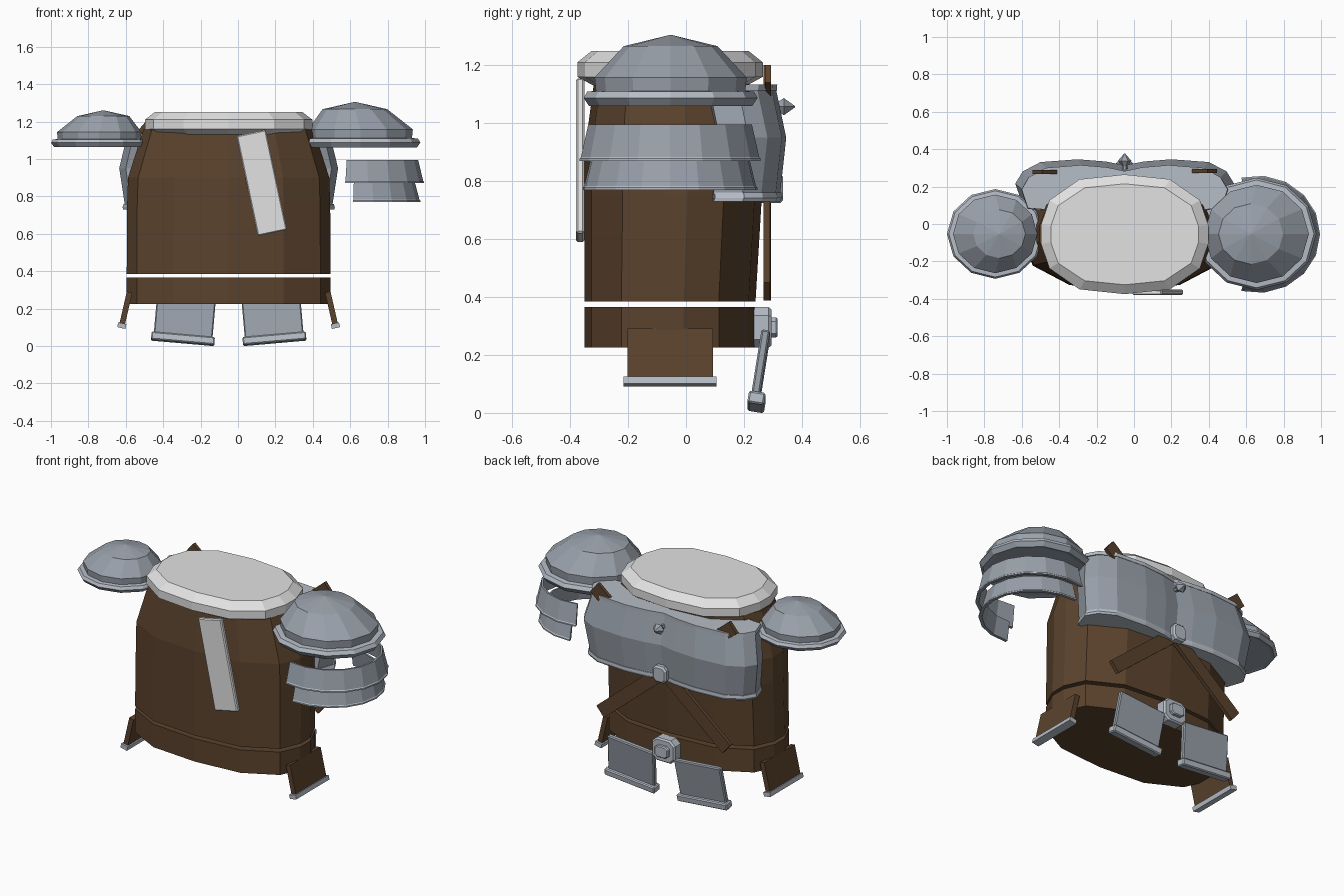
import bpy, bmesh
from math import sin, cos, pi, radians
from mathutils import Euler, Matrix

old = bpy.data.objects.get("Cube")
if old:
    bpy.data.objects.remove(old)


def material(name, rgb):
    m = bpy.data.materials.new(name)
    m.use_nodes = True
    m.diffuse_color = (*rgb, 1)
    m.node_tree.nodes["Principled BSDF"].inputs["Base Color"].default_value = (*rgb, 1)
    return m


LEATHER = material("brown leather", (0.103, 0.055, 0.026))
STEEL = material("blue grey steel", (0.32, 0.355, 0.405))
TRIM = material("light steel trim", (0.47, 0.51, 0.57))
CLOTH = material("pale cloth", (0.76, 0.76, 0.76))
MID = -0.05  # x of the body's mirror plane


def finish(name, bm, mats):
    bmesh.ops.recalc_face_normals(bm, faces=bm.faces)
    mesh = bpy.data.meshes.new(name)
    bm.to_mesh(mesh)
    bm.free()
    for m in mats:
        mesh.materials.append(m)
    ob = bpy.data.objects.new(name, mesh)
    bpy.context.collection.objects.link(ob)
    return ob


def loft(name, rings, mats, rule=lambda ring, side: 0):
    """Skin closed rings of equal length and cap both ends."""
    bm = bmesh.new()
    rows = [[bm.verts.new(p) for p in ring] for ring in rings]
    n = len(rows[0])
    for i in range(len(rows) - 1):
        for j in range(n):
            k = (j + 1) % n
            f = bm.faces.new((rows[i][j], rows[i][k], rows[i + 1][k], rows[i + 1][j]))
            f.material_index = rule(i, j)
    bm.faces.new(rows[0])
    bm.faces.new(rows[-1])
    return finish(name, bm, mats)


def box(name, size, loc, rot, mat, offset=(0, 0, 0), bevel=0.0):
    bm = bmesh.new()
    bmesh.ops.create_cube(bm, size=1)
    bmesh.ops.transform(bm, matrix=Matrix.Translation(offset) @ Matrix.Diagonal((*size, 1)), verts=bm.verts)
    ob = finish(name, bm, [mat])
    ob.location = loc
    ob.rotation_euler = Euler([radians(a) for a in rot])
    if bevel:
        mod = ob.modifiers.new("chamfer", "BEVEL")
        mod.width, mod.segments = bevel, 1
    return ob


# Rounded body cross-section, mirrored from one quadrant
QUAD = [(1, 0.16), (0.9, 0.57), (0.54, 0.92), (0, 1)]
UPPER = QUAD + [(-x, y) for x, y in QUAD[-2::-1]]
OVAL = UPPER + [(-x, -y) for x, y in UPPER]


def oval(half_x, y0, y1, z):
    return [(MID + x * half_x, (y0 + y1) / 2 + y * (y1 - y0) / 2, z) for x, y in OVAL]


# Torso, belt and padded collar
loft("torso", [oval(0.545, -0.35, 0.24, 0.385), oval(0.543, -0.35, 0.262, 0.75),
               oval(0.538, -0.35, 0.255, 0.9), oval(0.455, -0.315, 0.215, 1.16)], [LEATHER])
loft("belt", [oval(0.545, -0.35, 0.24, 0.225), oval(0.545, -0.35, 0.24, 0.365)], [LEATHER])
loft("collar", [oval(0.40, -0.32, 0.21, 1.13), oval(0.447, -0.375, 0.265, 1.16),
                oval(0.447, -0.375, 0.265, 1.21), oval(0.395, -0.325, 0.215, 1.25)], [CLOTH])

# Slanted cloth strip
box("cloth_strip", (0.16, 0.028, 0.547), (0.127, -0.365, 0.872), (0, -12, 0), CLOTH, bevel=0.006)

# Two-lobed chest plate with trimmed edges
LOBE = [(0, 0.318), (0.1, 0.338), (0.25, 0.35), (0.45, 0.335), (0.545, 0.285), (0.585, 0.22),
        (0.55, 0.12), (0.42, 0.11)]
PLATE = LOBE + [(-x, y) for x, y in LOBE[:0:-1]]


def plate(scale, shift, z):
    return [(MID + x * scale, y + shift, z) for x, y in PLATE]


loft("chest_plate", [plate(0.945, -0.027, 0.74), plate(1, -0.004, 0.95), plate(0.93, -0.04, 1.12)], [STEEL])
loft("chest_lower_trim", [plate(0.965, -0.025, 0.73), plate(0.97, -0.02, 0.742),
                          plate(0.96, -0.021, 0.76)], [TRIM])
loft("chest_upper_trim", [plate(0.945, -0.036, 1.112), plate(0.94, -0.035, 1.133)], [TRIM])


# Small fittings that point backwards: each step is y, half width, half height
HEXAGON = [(cos(i * pi / 3), sin(i * pi / 3)) for i in range(6)]
CHAMFERED = [(1, 0.6), (0.6, 1), (-0.6, 1), (-1, 0.6), (-1, -0.6), (-0.6, -1), (0.6, -1), (1, -0.6)]


def fitting(name, shape, steps, z, mat):
    loft(name, [[(MID + x * w, y, z + v * h) for x, v in shape] for y, w, h in steps], [mat])


fitting("chest_spike", HEXAGON, [(0.27, 0.014, 0.014), (0.31, 0.014, 0.014), (0.338, 0.036, 0.034),
                                 (0.377, 0.002, 0.002)], 1.057, STEEL)
fitting("chest_boss", CHAMFERED, [(0.26, 0.045, 0.05), (0.325, 0.045, 0.05), (0.335, 0.036, 0.04)], 0.775, TRIM)
fitting("buckle", CHAMFERED, [(0.235, 0.078, 0.07), (0.285, 0.078, 0.07), (0.295, 0.07, 0.062)], 0.295, TRIM)
fitting("buckle_knob", CHAMFERED, [(0.29, 0.045, 0.035), (0.31, 0.045, 0.035), (0.316, 0.04, 0.03)], 0.295, TRIM)

for side, label in ((1, "left"), (-1, "right")):
    # Crossed straps
    box(label + "_strap", (1.17, 0.022, 0.08), (MID + side * 0.02, 0.281 + side * 0.002, 0.795),
        (0, -40 * side, 0), LEATHER)
    # Hanging rear plates
    spot, tilt = (MID + side * 0.235, 0.256, 0.15), (-9, -5 * side, 0)
    box(label + "_rear_tasset", (0.315, 0.03, 0.25), spot, tilt, STEEL, bevel=0.006)
    box(label + "_rear_tasset_trim", (0.34, 0.058, 0.042), spot, tilt, TRIM, (0, 0.005, -0.113), 0.006)
    # Hanging leather side flaps
    spot, tilt = (MID + side * 0.55, -0.055, 0.2), (0, -13 * side, 0)
    box(label + "_side_flap", (0.03, 0.295, 0.18), spot, tilt, LEATHER)
    box(label + "_side_flap_trim", (0.045, 0.32, 0.026), spot, tilt, TRIM, (0, 0, -0.094))


# Domed shoulder guards: each step is centre x, radius factor, height factor
def ellipse(cx, rx, ry, z, n=12):
    return [(cx + rx * cos(2 * pi * i / n), -0.053 + ry * sin(2 * pi * i / n), z) for i in range(n)]


def shoulder(name, cx, apex_x, rx, ry, top, base):
    rise = top - base
    steps = [(cx, 0.86, 0.02), (cx, 0.94, 0), (cx, 1, 0.11), (cx, 0.96, 0.2), (cx, 0.86, 0.21),
             (cx, 0.875, 0.4), (apex_x, 0.54, 0.84), (apex_x, 0.004, 1)]
    rings = [ellipse(x, rx * s, ry * s, base + rise * h) for x, s, h in steps]
    loft(name, rings, [STEEL, TRIM], lambda ring, j: int(ring in (2, 3)))


shoulder("left_shoulder_dome", 0.655, 0.625, 0.32, 0.3, 1.305, 1.06)
shoulder("right_shoulder_dome", -0.742, -0.72, 0.258, 0.24, 1.26, 1.065)


# Curved arm bands below the larger shoulder guard
def arm_band(name, cx, rx, ry, z0, z1, sweep, n=10):
    section = [(0.905, z1), (0.985, z0 + 0.013), (1, z0 + 0.008), (1, z0), (0.94, z0), (0.87, z1)]
    rings = []
    for i in range(n + 1):
        a = radians(sweep) * (2 * i / n - 1)
        rings.append([(cx + rx * s * cos(a), -0.055 + ry * s * sin(a), z) for s, z in section])
    loft(name, rings, [STEEL, TRIM], lambda ring, j: int(j in (1, 2)))


arm_band("upper_arm_band", 0.66, 0.335, 0.314, 0.87, 0.995, 105)
arm_band("lower_arm_band", 0.65, 0.325, 0.303, 0.77, 0.88, 96)
